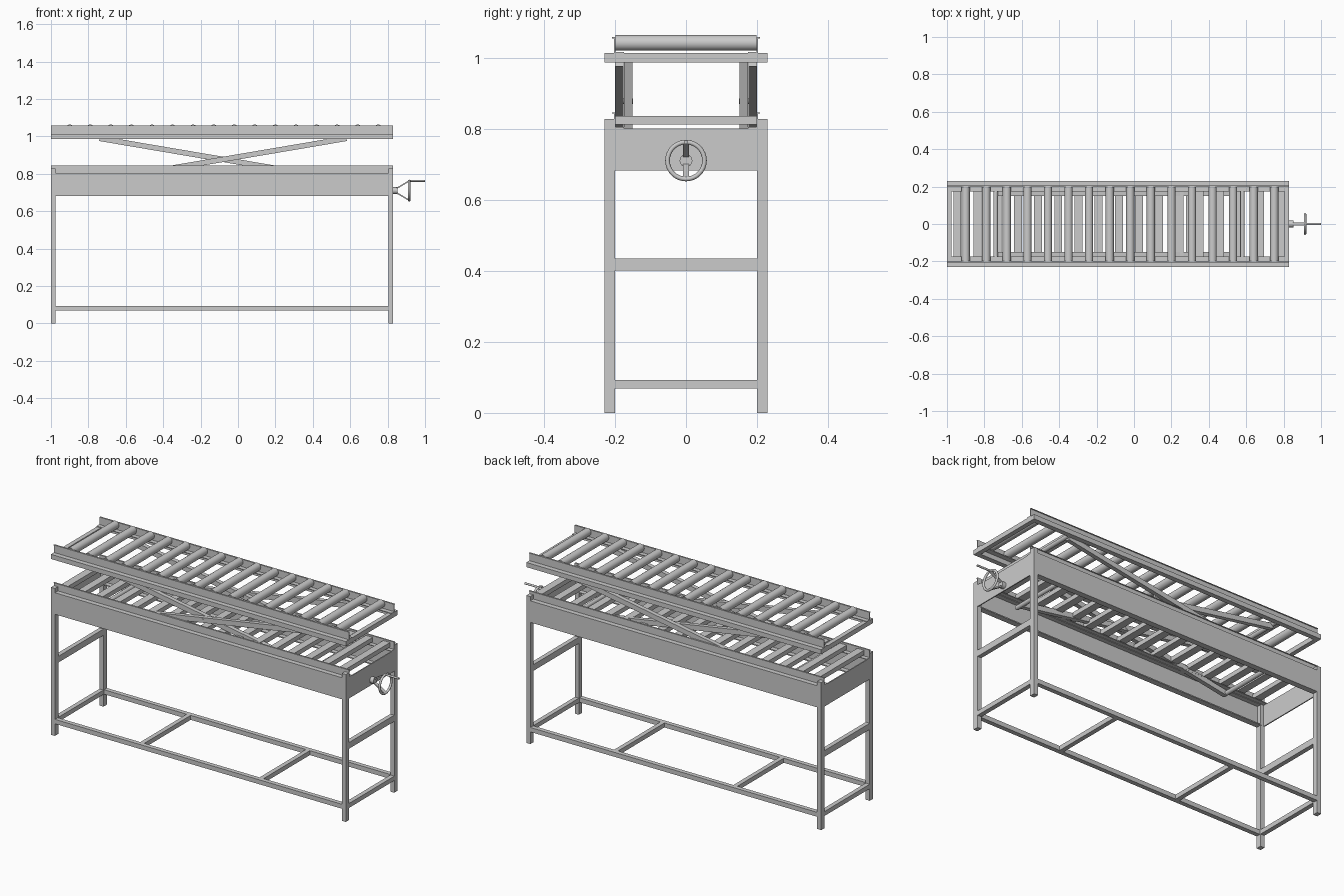
import bpy, math
from mathutils import Vector

if "Cube" in bpy.data.objects:
    bpy.data.objects.remove(bpy.data.objects["Cube"])

X0, X1 = -1.0, 0.83          # table ends, the crank reaches x = 1


def box(name, x, y, z):
    """Box from (min, max) ranges."""
    bpy.ops.mesh.primitive_cube_add(size=1, location=[(a + b) / 2 for a, b in (x, y, z)])
    o = bpy.context.object
    o.name = name
    o.scale = [b - a for a, b in (x, y, z)]
    bpy.ops.object.transform_apply(location=False, rotation=False, scale=True)
    return o


def mirrored_box(name, x, y, z):
    """The same box on both long sides."""
    for side, s in (("front", -1), ("back", 1)):
        box(f"{side}_{name}", x, sorted((s * y[0], s * y[1])), z)


def rod(name, a, b, r, sides=24):
    a, b = Vector(a), Vector(b)
    d = b - a
    bpy.ops.mesh.primitive_cylinder_add(vertices=sides, radius=r, depth=d.length, location=(a + b) / 2)
    o = bpy.context.object
    o.name = name
    o.rotation_euler = d.to_track_quat('Z', 'Y').to_euler()
    bpy.ops.object.shade_smooth_by_angle(angle=math.radians(35))
    return o


def bar_xz(name, a, b, y, width, thick):
    """Flat bar between two (x, z) points."""
    dx, dz = b[0] - a[0], b[1] - a[1]
    length = math.hypot(dx, dz)
    o = box(name, (-length / 2, length / 2), (-width / 2, width / 2), (-thick / 2, thick / 2))
    o.location = ((a[0] + b[0]) / 2, y, (a[1] + b[1]) / 2)
    o.rotation_euler = (0, -math.atan2(dz, dx), 0)
    return o


# Stand: legs, end rungs and base frame
for end, x in (("left", (X0, X0 + 0.025)), ("right", (X1 - 0.025, X1))):
    mirrored_box(f"{end}_leg", x, (0.20, 0.23), (0, 0.827))
    box(f"{end}_base_rung", x, (-0.2, 0.2), (0.068, 0.093))
    box(f"{end}_middle_rung", x, (-0.2, 0.2), (0.40, 0.435))
mirrored_box("base_rail", (X0 + 0.025, X1 - 0.025), (0.205, 0.23), (0.068, 0.093))
for x in (-0.45, 0.29):
    box("base_cross_bar", (x - 0.0125, x + 0.0125), (-0.205, 0.205), (0.068, 0.093))

# Apron: channel-shaped sides and end plates
mirrored_box("apron_plate", (X0 + 0.001, X1 - 0.001), (0.224, 0.23), (0.682, 0.803))
for z in ((0.682, 0.688), (0.797, 0.803)):
    mirrored_box("apron_flange", (X0 + 0.02, X1 - 0.02), (0.198, 0.229), z)
box("left_end_plate", (X0, X0 + 0.006), (-0.2, 0.2), (0.682, 0.80))
box("right_end_plate", (X1 - 0.006, X1), (-0.2, 0.2), (0.682, 0.80))

# Angle rails of both decks, with a small outward lip
for deck, z in (("lower", 0.80), ("upper", 1.012)):
    top = z + 0.045
    mirrored_box(f"{deck}_rail_web", (X0, X1), (0.199, 0.203), (z, top))
    mirrored_box(f"{deck}_rail_lip", (X0, X1), (0.199, 0.208), (top - 0.003, top))
    mirrored_box(f"{deck}_rail_ledge", (X0, X1), (0.175, 0.199), (z, z + 0.004))

# Upper deck frame
mirrored_box("upper_frame_tube", (X0, X1), (0.203, 0.23), (0.986, 1.012))
for x in (X0, X1 - 0.025):
    box("upper_end_bar", (x, x + 0.025), (-0.204, 0.204), (0.986, 1.012))

# Upper rollers and lower slats
for i in range(16):
    x = -0.90 + 0.11 * i
    rod("upper_roller", (x, -0.199, 1.041), (x, 0.199, 1.041), 0.022)
for i in range(17):
    x = -0.945 + 0.108 * i
    box("lower_slat", (x - 0.021, x + 0.021), (-0.199, 0.199), (0.811, 0.836))

# Scissor lift: outer arms rise to the right, inner arms to the left
cx, cz, hx, hz = -0.08, 0.877, 0.66, 0.112
for s in (-1, 1):
    bar_xz("outer_scissor_arm", (cx - hx, cz - hz), (cx + hx, cz + hz), s * 0.1875, 0.024, 0.028)
    bar_xz("inner_scissor_arm", (cx + hx, cz - hz), (cx - hx, cz + hz), s * 0.1625, 0.024, 0.028)
    rod("scissor_pivot", (cx, s * 0.149, cz), (cx, s * 0.2, cz), 0.008, 16)
for x in (cx - hx, cx + hx):
    for z in (cz - hz, cz + hz + 0.01):
        rod("scissor_cross_tube", (x, -0.199, z), (x, 0.199, z), 0.012, 16)

# Hand wheel: hub, spokes, rim and crank handle
rod("wheel_hub", (X1 - 0.01, 0, 0.71), (0.852, 0, 0.71), 0.018, 16)
for s in (-1, 1):
    bar_xz("wheel_spoke", (0.845, 0.71 + s * 0.01), (0.912, 0.71 + s * 0.05), 0, 0.018, 0.007)
bpy.ops.mesh.primitive_torus_add(major_radius=0.052, minor_radius=0.0065, major_segments=32,
                                 minor_segments=10, location=(0.915, 0, 0.71),
                                 rotation=(0, math.pi / 2, 0))
bpy.context.object.name = "wheel_rim"
bpy.ops.object.shade_smooth_by_angle(angle=math.radians(60))
rod("crank_handle", (0.91, 0, 0.762), (1.0, 0, 0.762), 0.0055, 12)
